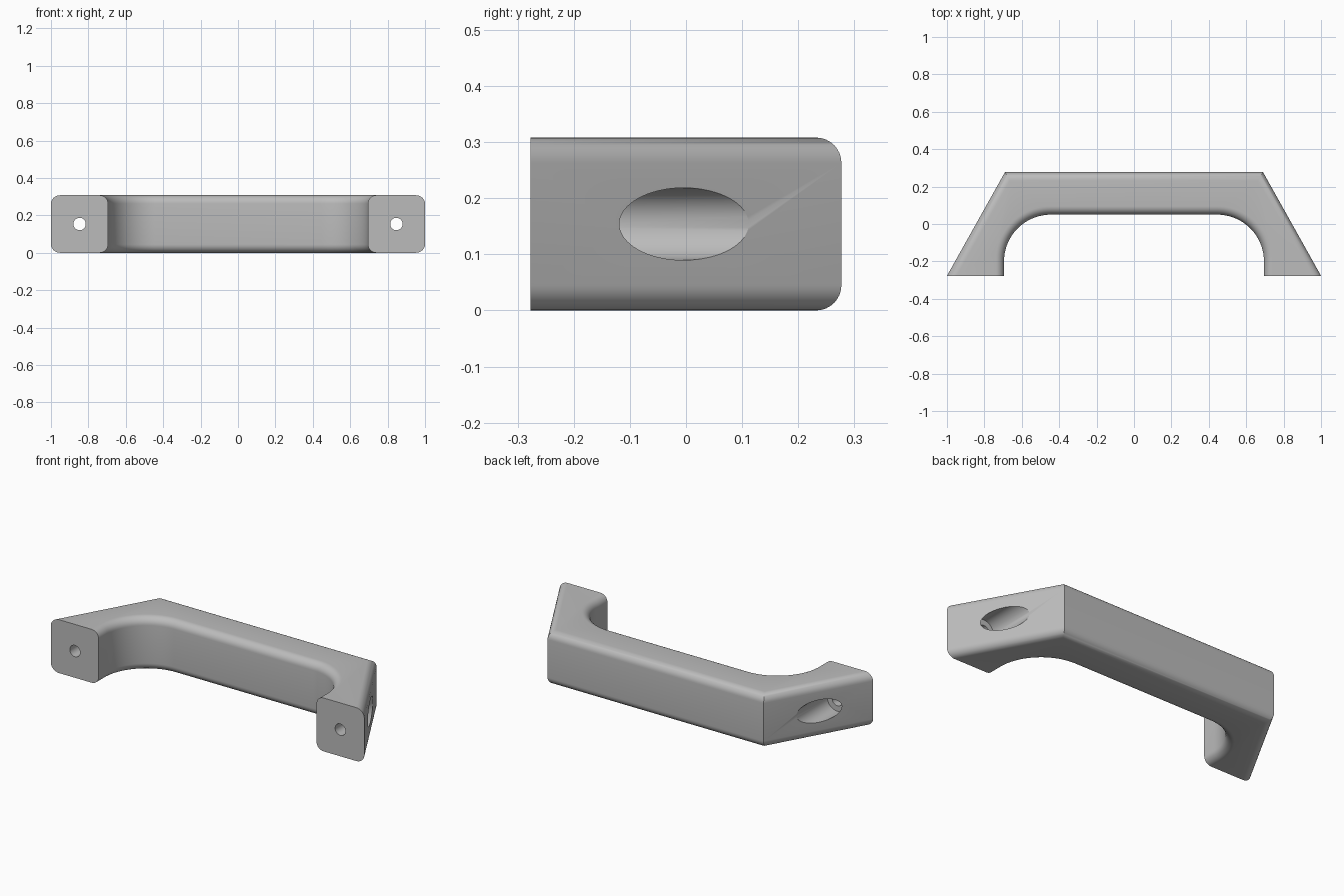
import bpy, bmesh, math

cube = bpy.data.objects.get("Cube")
if cube:
    bpy.data.objects.remove(cube, do_unlink=True)

HEIGHT = 0.308
HALF_DEPTH = 0.277
ROUND = 0.045
HOLE_X = 0.847

grey = bpy.data.materials.new("light_grey")
grey.use_nodes = True
grey.diffuse_color = (0.5, 0.5, 0.5, 1)
grey.node_tree.nodes["Principled BSDF"].inputs["Base Color"].default_value = (0.5, 0.5, 0.5, 1)

# Half outline: foot, slanted side, then the rounded inside corner
inner = [(0.445 + 0.25 * math.cos(a), -0.2 + 0.25 * math.sin(a))
         for a in (math.radians(90 * i / 24) for i in range(25))]
right_half = [(0.69, HALF_DEPTH), (1, -HALF_DEPTH), (0.695, -HALF_DEPTH)] + inner
outline = right_half + [(-x, y) for x, y in reversed(right_half)]

# Handle body: extruded outline with all rims rounded except at the feet
bm = bmesh.new()
base = bm.faces.new([bm.verts.new((x, y, 0)) for x, y in outline])
extruded = bmesh.ops.extrude_face_region(bm, geom=[base])
top = [v for v in extruded["geom"] if isinstance(v, bmesh.types.BMVert)]
bmesh.ops.translate(bm, verts=top, vec=(0, 0, HEIGHT))
bmesh.ops.recalc_face_normals(bm, faces=bm.faces)


def is_rim(edge):
    a, b = (v.co for v in edge.verts)
    on_foot = a.y < -HALF_DEPTH + 0.001 and b.y < -HALF_DEPTH + 0.001
    return abs(a.z - b.z) < 0.001 and not on_foot


bmesh.ops.bevel(bm, geom=[e for e in bm.edges if is_rim(e)], offset=ROUND,
                segments=8, profile=0.5, affect='EDGES')
mesh = bpy.data.meshes.new("handle")
bm.to_mesh(mesh)
bm.free()
handle = bpy.data.objects.new("handle", mesh)
bpy.context.collection.objects.link(handle)
mesh.materials.append(grey)


# Screw holes with wide recesses opening on the slanted sides
def drill(name, x, radius, y_from, y_to):
    bpy.ops.mesh.primitive_cylinder_add(
        vertices=64, radius=radius, depth=y_to - y_from,
        location=(x, (y_from + y_to) / 2, HEIGHT / 2), rotation=(math.pi / 2, 0, 0))
    cutter = bpy.context.object
    cutter.name = name
    cutter.data.materials.append(grey)
    bpy.ops.object.select_all(action='DESELECT')
    handle.select_set(True)
    bpy.context.view_layer.objects.active = handle
    cut = handle.modifiers.new(name, 'BOOLEAN')
    cut.operation = 'DIFFERENCE'
    cut.solver = 'EXACT'
    cut.object = cutter
    bpy.ops.object.modifier_apply(modifier=cut.name)
    bpy.data.objects.remove(cutter, do_unlink=True)


for side, label in ((-1, "right"), (1, "left")):
    drill(label + "_recess_cutter", side * HOLE_X, 0.0645, -0.17, 0.4)
    drill(label + "_screw_cutter", side * HOLE_X, 0.033, -0.4, 0.0)

bpy.ops.object.shade_smooth_by_angle(angle=math.radians(30))
